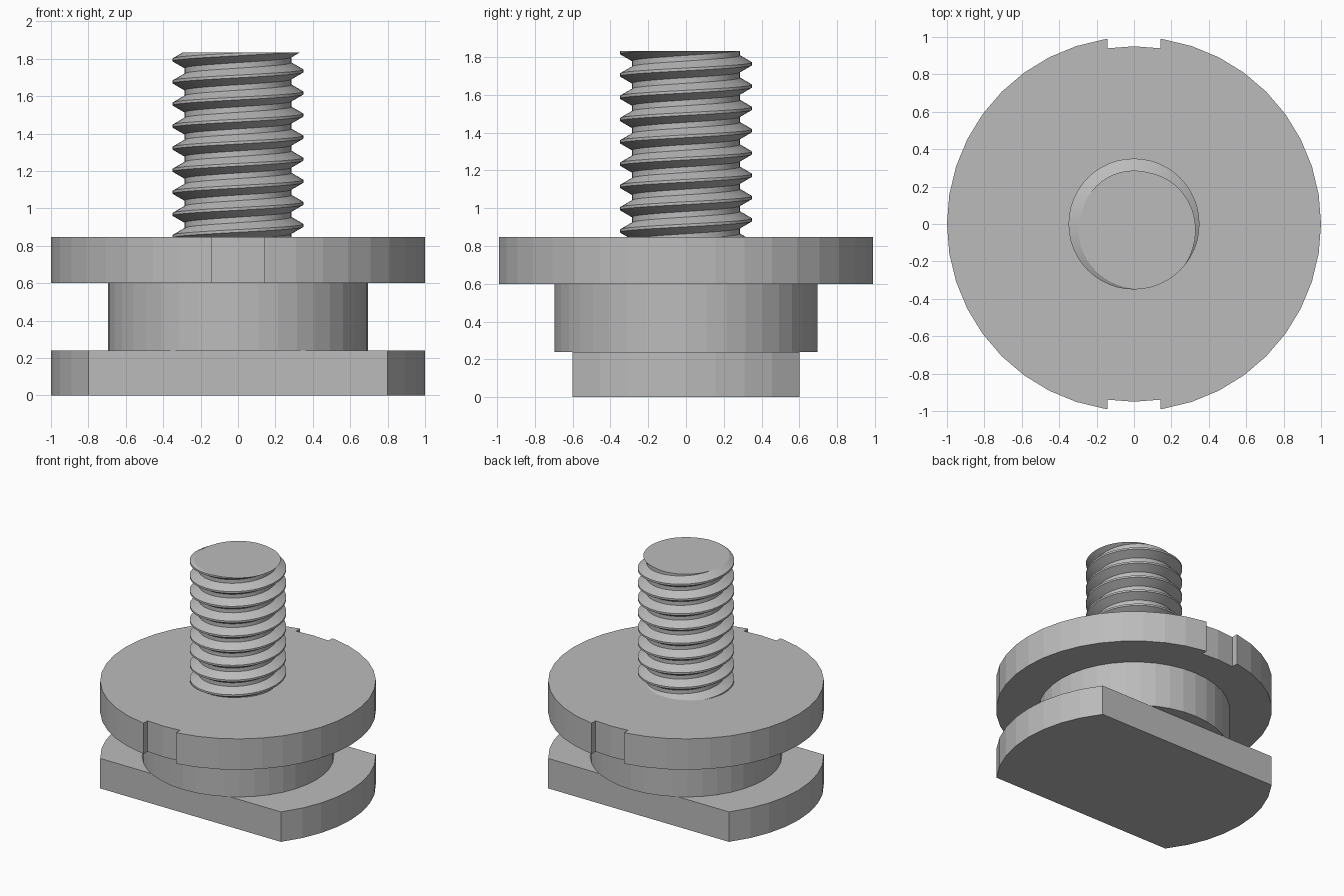
import bpy
import bmesh
from math import cos, sin, pi, tau, radians, acos

cube = bpy.data.objects.get("Cube")
if cube:
    bpy.data.objects.remove(cube, do_unlink=True)

steel = bpy.data.materials.new("plain grey")
steel.use_nodes = True
GREY = (0.5, 0.5, 0.5, 1)
steel.diffuse_color = GREY
steel.node_tree.nodes["Principled BSDF"].inputs["Base Color"].default_value = GREY


def finish(bm, name):
    bmesh.ops.recalc_face_normals(bm, faces=bm.faces)
    mesh = bpy.data.meshes.new(name)
    bm.to_mesh(mesh)
    bm.free()
    mesh.materials.append(steel)
    obj = bpy.data.objects.new(name, mesh)
    bpy.context.collection.objects.link(obj)
    return obj


def arc(radius, last_step):
    """Points of a 40-sided circle from +x, counter-clockwise."""
    return [(radius * cos(i * tau / 40), radius * sin(i * tau / 40))
            for i in range(last_step + 1)]


def prism(name, quarter, bottom, top):
    """Mirror a quarter outline about both axes and extrude it upward."""
    half = quarter + [(-x, y) for x, y in reversed(quarter)]
    outline = []
    for x, y in half + [(-x, -y) for x, y in half]:
        point = (round(x, 5), round(y, 5))
        if point not in outline:
            outline.append(point)
    bm = bmesh.new()
    face = bm.faces.new([bm.verts.new((x, y, bottom)) for x, y in outline])
    moved = bmesh.ops.extrude_face_region(bm, geom=[face], use_keep_orig=True)["geom"]
    for v in moved:
        if isinstance(v, bmesh.types.BMVert):
            v.co.z = top
    return finish(bm, name)


# Base plate: a disc with two flat sides
prism("base_plate", arc(1, 4)[:-1] + [(0.8, 0.6)], 0, 0.24)

# Collar between plate and flange
prism("collar", arc(0.695, 10), 0.24, 0.6)

# Flange with a shallow notch at front and back
NOTCH, FLOOR = 0.143, 0.95
a = acos(NOTCH / FLOOR)
notch = [(NOTCH, sin(acos(NOTCH))), (NOTCH, FLOOR * sin(a)), (0, FLOOR)]
prism("flange", arc(1, 9) + notch, 0.6, 0.847)

# Threaded stud: a helical ribbon, cut flat at both ends and capped
PITCH, CREST, ROOT, STEPS = 0.118, 0.35, 0.286, 48
START, TURNS = 0.673, 11
profile = [(CREST, -1 / 16), (CREST, 1 / 16), (ROOT, 3 / 8), (ROOT, 5 / 8), (CREST, 15 / 16)]
bm = bmesh.new()
rows = []
for s in range(STEPS * TURNS + 1):
    t = s / STEPS
    rows.append([bm.verts.new((r * cos(t * tau), r * sin(t * tau), START + PITCH * (t + h)))
                 for r, h in profile])
for low, high in zip(rows, rows[1:]):
    for k in range(len(profile) - 1):
        bm.faces.new((low[k], high[k], high[k + 1], low[k + 1]))
bmesh.ops.remove_doubles(bm, verts=bm.verts, dist=0.0002)
for height, direction in ((0.84, -1), (1.833, 1)):
    bmesh.ops.bisect_plane(bm, geom=bm.verts[:] + bm.edges[:] + bm.faces[:],
                           plane_co=(0, 0, height), plane_no=(0, 0, direction),
                           clear_outer=True)
    rim = [e for e in bm.edges if e.is_boundary
           and all(abs(v.co.z - height) < 0.0005 for v in e.verts)]
    bmesh.ops.edgeloop_fill(bm, edges=rim)
stud = finish(bm, "threaded_stud")

bpy.ops.object.select_all(action="DESELECT")
stud.select_set(True)
bpy.context.view_layer.objects.active = stud
bpy.ops.object.shade_smooth_by_angle(angle=radians(25))
